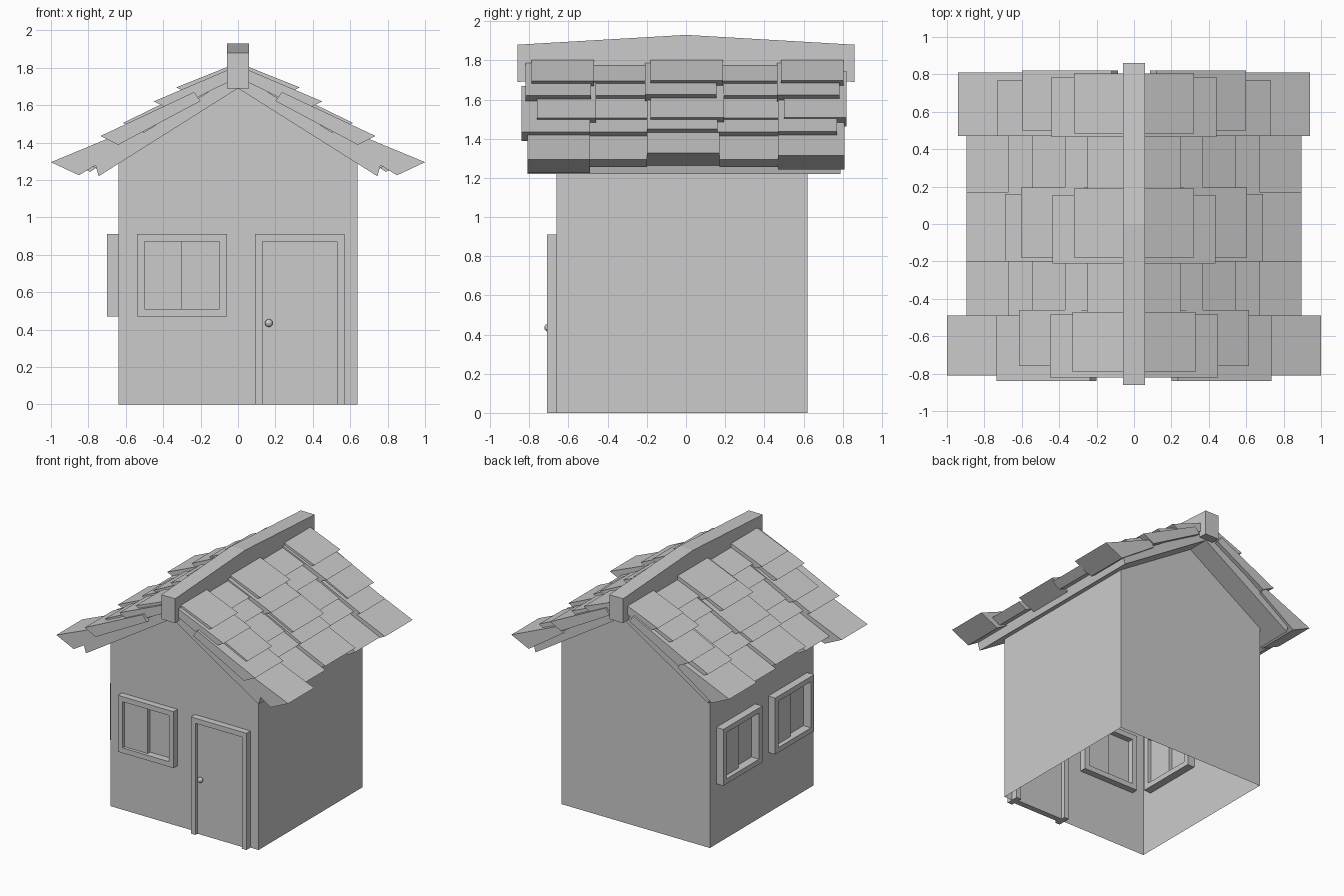
import bpy, bmesh, math
from mathutils import Matrix, Vector

if "Cube" in bpy.data.objects:
    bpy.data.objects.remove(bpy.data.objects["Cube"])


def finish(bm, name, matrix=None, normals=True):
    if normals:
        bmesh.ops.recalc_face_normals(bm, faces=bm.faces)
    if matrix:
        bm.transform(matrix)
    me = bpy.data.meshes.new(name)
    bm.to_mesh(me)
    bm.free()
    ob = bpy.data.objects.new(name, me)
    bpy.context.collection.objects.link(ob)
    return ob


def add_box(bm, x0, x1, y0, y1, z0, z1):
    m = Matrix.Translation(((x0 + x1) / 2, (y0 + y1) / 2, (z0 + z1) / 2)) @ \
        Matrix.Diagonal((x1 - x0, y1 - y0, z1 - z0, 1))
    bmesh.ops.create_cube(bm, size=1, matrix=m)


def add_prism(bm, profile, y0, y1):
    # extrude an x-z profile along y
    a = [bm.verts.new((x, y0, z)) for x, z in profile]
    b = [bm.verts.new((x, y1, z)) for x, z in profile]
    n = len(profile)
    bm.faces.new(a)
    bm.faces.new(b[::-1])
    for i in range(n):
        bm.faces.new((a[i], b[i], b[(i + 1) % n], a[(i + 1) % n]))


def wall(name, loops, matrix):
    # flat sheet in x-z facing -y; loops after the first are holes
    bm = bmesh.new()
    for loop in loops:
        vs = [bm.verts.new((x, 0, z)) for x, z in loop]
        for i in range(len(vs)):
            bm.edges.new((vs[i - 1], vs[i]))
    bmesh.ops.triangle_fill(bm, edges=bm.edges[:], use_beauty=True, normal=(0, -1, 0))
    for f in bm.faces:
        f.normal_update()
        if f.normal.y > 0:
            f.normal_flip()
    bmesh.ops.dissolve_limit(bm, angle_limit=0.01, verts=bm.verts[:], edges=bm.edges[:])
    return finish(bm, name, matrix, normals=False)


def mirror_x(ob):
    mod = ob.modifiers.new("mirror", 'MIRROR')
    mod.use_axis[0] = True
    mod.use_mirror_merge = False


W, FRONT, BACK, EAVE, APEX = 0.64, -0.66, 0.62, 1.29, 1.70
Z0, Z1, BAR = 0.47, 0.91, 0.04
front_m = Matrix.Translation((0, FRONT, 0))
left_m = Matrix.Translation((-W, 0, 0)) @ Matrix.Rotation(-math.pi / 2, 4, 'Z')
right_m = Matrix.Translation((W, 0, 0)) @ Matrix.Rotation(math.pi / 2, 4, 'Z')
back_m = Matrix.Translation((0, BACK, 0)) @ Matrix.Rotation(math.pi, 4, 'Z')


def opening(cx):
    return [(cx - .22, Z0 + .02), (cx + .22, Z0 + .02), (cx + .22, Z1 - .02), (cx - .22, Z1 - .02)]


# walls
gable = [(W, EAVE), (0, APEX), (-W, EAVE)]
doorway = [(-W, 0), (.11, 0), (.11, Z1 - .02), (.55, Z1 - .02), (.55, 0), (W, 0)]
wall("front_wall", [doorway + gable, opening(-.30)], front_m)
wall("back_wall", [[(-W, 0), (W, 0)] + gable], back_m)
wall("left_wall", [[(-BACK, 0), (-FRONT, 0), (-FRONT, EAVE), (-BACK, EAVE)],
                   opening(-.30), opening(.34)], left_m)
wall("right_wall", [[(FRONT, 0), (BACK, 0), (BACK, EAVE), (FRONT, EAVE)]], right_m)


# sliding windows
def window(name, cx, matrix, d):
    bm = bmesh.new()
    x0, x1 = cx - .24, cx + .24
    add_box(bm, x0, x0 + BAR, -d, d, Z0, Z1)
    add_box(bm, x1 - BAR, x1, -d, d, Z0, Z1)
    add_box(bm, x0 + BAR, x1 - BAR, -d, d, Z0, Z0 + BAR)
    add_box(bm, x0 + BAR, x1 - BAR, -d, d, Z1 - BAR, Z1)
    finish(bm, name + "_frame", matrix)
    bm = bmesh.new()
    add_box(bm, x0 + BAR, cx, -.025, .005, Z0 + BAR, Z1 - BAR)
    add_box(bm, cx, x1 - BAR, .005, .03, Z0 + BAR, Z1 - BAR)
    finish(bm, name + "_panes", matrix)


window("front_window", -.30, front_m, .05)
window("left_window_rear", -.30, left_m, .06)
window("left_window_fore", .34, left_m, .06)

# door frame, door and knob
bm = bmesh.new()
add_box(bm, .09, .13, -.05, .05, 0, Z1)
add_box(bm, .53, .57, -.05, .05, 0, Z1)
add_box(bm, .13, .53, -.05, .05, Z1 - BAR, Z1)
finish(bm, "door_frame", front_m)
bm = bmesh.new()
add_box(bm, .13, .53, -.025, .02, 0, Z1 - BAR)
finish(bm, "door", front_m)
bm = bmesh.new()
bmesh.ops.create_uvsphere(bm, u_segments=12, v_segments=8, radius=.021,
                          matrix=Matrix.Translation((.165, -.042, .435)))
finish(bm, "door_knob", front_m)

# roof slabs
bm = bmesh.new()
add_prism(bm, [(0, 1.69), (.745, 1.22), (.765, 1.29), (0, 1.77)], -.81, .79)
mirror_x(finish(bm, "roof_slab"))

# ridge beam, slightly raised in the middle
bm = bmesh.new()
for ya, yb, za, zb in ((-.86, 0, 0, .05), (0, .86, .05, 0)):
    v = [[bm.verts.new((x, y, z + s)) for x, z in
          ((-.06, 1.69), (.06, 1.69), (.06, 1.88), (-.06, 1.88))]
         for y, s in ((ya, za), (yb, zb))]
    for i in range(4):
        bm.faces.new((v[0][i], v[1][i], v[1][(i + 1) % 4], v[0][(i + 1) % 4]))
    bm.faces.new(v[0] if ya < 0 else v[1])
bmesh.ops.remove_doubles(bm, verts=bm.verts, dist=1e-4)
finish(bm, "ridge_beam")

# shingles: tip height, inner top corner, recessed tip x, raised tiles (y0, y1, tip x)
rows = [
    (1.295, (.53, 1.49), .895, [(-.81, -.49, 1.0), (-.20, .17, .895), (.47, .81, .94)]),
    (1.435, (.235, 1.67), .67, [(-.84, -.49, .735), (-.20, .16, .69), (.47, .77, .73)]),
    (1.505, (.12, 1.745), .545, [(-.76, -.46, .615), (-.18, .195, .605), (.50, .82, .60)]),
    (1.62, (.05, 1.79), .37, [(-.82, -.485, .45), (-.21, .155, .435), (.465, .785, .44)]),
    (1.695, (.03, 1.815), .25, [(-.79, -.47, .33), (-.18, .19, .32), (.485, .805, .32)]),
]
for n, (z, (ax, az), rx, tiles) in enumerate(rows):
    bm = bmesh.new()
    cx, cz = (.15, .07) if n == 0 else (.095, .047)
    for y0, y1, x in tiles:
        t = z + .3 * (tiles[0][2] - x)
        add_prism(bm, [(ax, az), (x, t), (x - cx, t - cz), (ax - .035, az - .048)], y0, y1)
    for i in (0, 1):   # recessed tiles fill the gaps
        y0, y1 = tiles[i][1], tiles[i + 1][0]
        add_prism(bm, [(ax, az - .03), (rx, z), (rx - .065, z - .04), (ax - .03, az - .07)], y0, y1)
    mirror_x(finish(bm, "shingle_row_%d" % (n + 1)))
